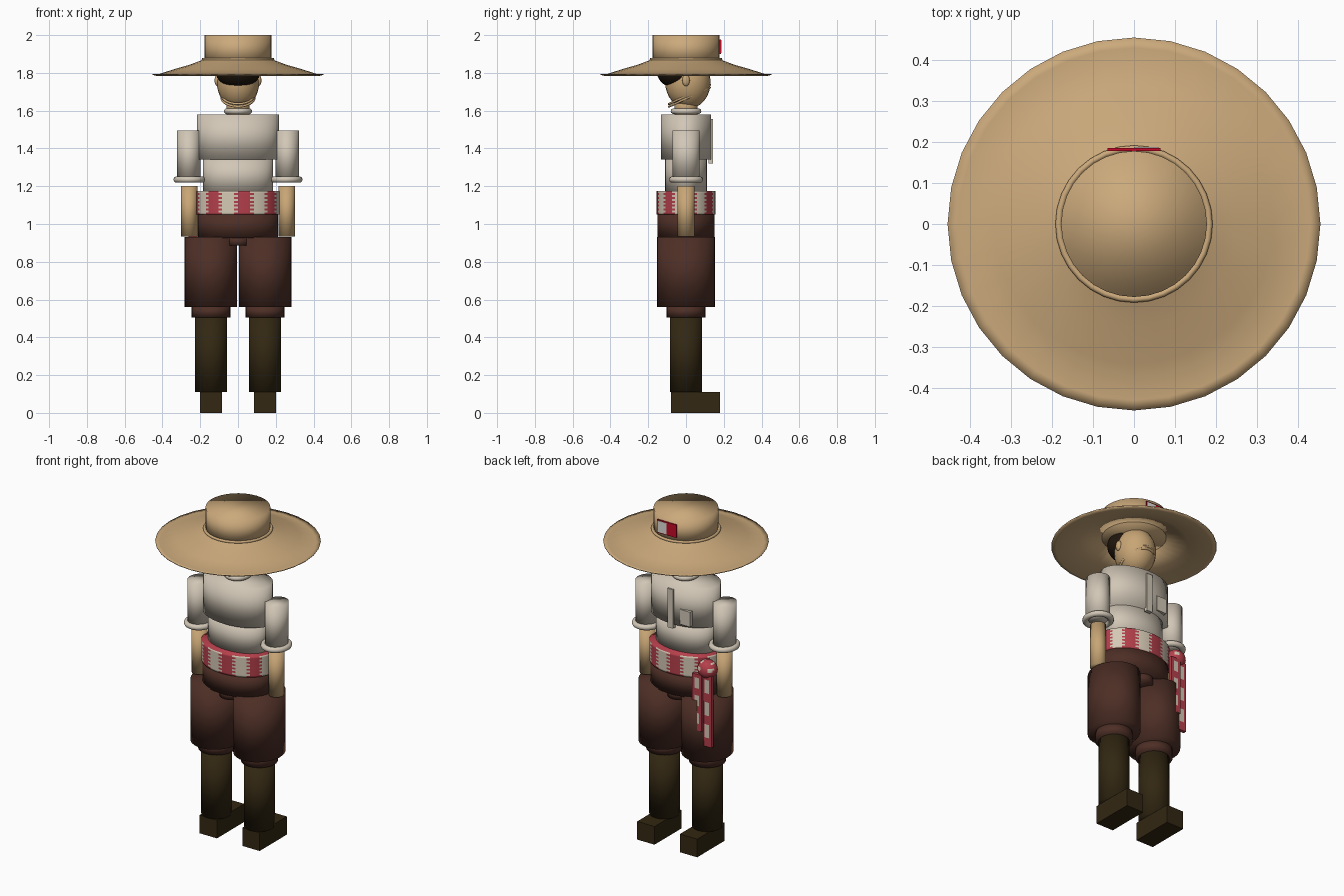
import bpy, bmesh, math
from mathutils import Matrix

if "Cube" in bpy.data.objects:
    bpy.data.objects.remove(bpy.data.objects["Cube"])


def material(name, rgb):
    m = bpy.data.materials.new(name)
    m.diffuse_color = (*rgb, 1)
    m.use_nodes = True
    m.node_tree.nodes["Principled BSDF"].inputs["Base Color"].default_value = m.diffuse_color
    return m


STRAW = material("straw tan", (0.60, 0.40, 0.20))
SKIN = material("skin tan", (0.58, 0.38, 0.18))
SHIRT = material("shirt cream", (0.64, 0.57, 0.47))
BROWN = material("trouser brown", (0.075, 0.028, 0.019))
BOOT = material("boot dark olive", (0.032, 0.020, 0.006))
RED = material("sash red", (0.46, 0.05, 0.07))
PALE = material("sash pale", (0.66, 0.58, 0.46))
HAIR = material("hair black", (0.014, 0.008, 0.004))
FLAG_RED = material("patch red", (0.55, 0.003, 0.02))
WHITE = material("patch white", (0.75, 0.72, 0.68))


def finish(name, bm, mats, smooth=True):
    bmesh.ops.recalc_face_normals(bm, faces=bm.faces)
    me = bpy.data.meshes.new(name)
    bm.to_mesh(me)
    bm.free()
    for m in mats:
        me.materials.append(m)
    for p in me.polygons:
        p.use_smooth = smooth
    ob = bpy.data.objects.new(name, me)
    bpy.context.collection.objects.link(ob)
    return ob


def lathe(name, profile, mats, at=(0, 0), sy=1, seg=32, closed=False, rule=None):
    """Spin (radius, z) points around z; sy flattens the section in y."""
    bm = bmesh.new()
    rings = []
    for r, z in profile:
        rings.append([bm.verts.new((at[0] + r * math.cos(2 * math.pi * i / seg),
                                    at[1] + r * sy * math.sin(2 * math.pi * i / seg), z))
                      for i in range(seg)])
    n = len(rings)
    for j in range(n if closed else n - 1):
        a, b = rings[j], rings[(j + 1) % n]
        for i in range(seg):
            k = (i + 1) % seg
            f = bm.faces.new((a[i], a[k], b[k], b[i]))
            if rule:
                f.material_index = rule(i, j)
    if not closed:
        bm.faces.new(rings[0])
        bm.faces.new(rings[-1])
    return finish(name, bm, mats)


def tube(name, x, y, z0, z1, rx, ry, mat):
    return lathe(name, [(rx, z0), (rx, z1)], [mat], (x, y), ry / rx)


def ring(name, x, y, z, rx, ry, minor, mat):
    pts = [(rx + minor * math.cos(a * math.pi / 5), z + minor * math.sin(a * math.pi / 5))
           for a in range(10)]
    return lathe(name, pts, [mat], (x, y), ry / rx, closed=True)


def ball(name, c, r, mats, rule=None):
    bm = bmesh.new()
    bmesh.ops.create_uvsphere(bm, u_segments=24, v_segments=16, radius=1,
                              matrix=Matrix.Translation(c) @ Matrix.Diagonal((*r, 1)))
    if rule:
        for f in bm.faces:
            f.material_index = rule(f.calc_center_median())
    return finish(name, bm, mats)


def box(name, lo, hi, mat):
    bm = bmesh.new()
    c = [(a + b) / 2 for a, b in zip(lo, hi)]
    s = [b - a for a, b in zip(lo, hi)]
    bmesh.ops.create_cube(bm, size=1, matrix=Matrix.Translation(c) @ Matrix.Diagonal((*s, 1)))
    return finish(name, bm, [mat], False)


# legs and arms, one of each per side
for side, s in (("left", -1), ("right", 1)):
    x = 0.143 * s
    box(f"{side}_boot", (x - 0.058, -0.08, 0), (x + 0.058, 0.18, 0.11), BOOT)
    tube(f"{side}_boot_shaft", x, 0, 0.11, 0.51, 0.085, 0.086, BOOT)
    tube(f"{side}_trouser_cuff", x, 0, 0.505, 0.565, 0.102, 0.102, BROWN)
    tube(f"{side}_trouser_leg", x, 0, 0.56, 0.93, 0.139, 0.153, BROWN)
    tube(f"{side}_forearm", 0.258 * s, 0, 0.935, 1.2, 0.043, 0.045, SKIN)
    tube(f"{side}_sleeve", 0.26 * s, 0, 1.235, 1.495, 0.062, 0.072, SHIRT)
    ring(f"{side}_sleeve_roll", 0.257 * s, 0, 1.235, 0.068, 0.073, 0.017, SHIRT)
    ball(f"{side}_ear", (0.11 * s, 0.0, 1.76), (0.014, 0.02, 0.03), [SKIN])

# hips and shirt
tube("hips", 0, 0, 0.925, 1.06, 0.213, 0.152, BROWN)
tube("crotch", 0, 0, 0.885, 0.93, 0.085, 0.13, BROWN)
tube("shirt_waist", 0, 0, 1.16, 1.35, 0.184, 0.11, SHIRT)
tube("shirt_chest", 0, 0, 1.342, 1.58, 0.216, 0.133, SHIRT)
box("shirt_placket", (-0.012, 0.12, 1.32), (0.026, 0.142, 1.555), SHIRT)
box("shirt_pocket", (-0.12, 0.105, 1.355), (-0.052, 0.134, 1.445), SHIRT)


# waist sash: pale upright stripes with broken edges
def stripes(i, j):
    k = (i - 4) % 8
    return int(k < 3 or (k in (3, 7) and j % 2 == 1))


lathe("waist_sash", [(0.22, 1.05 + 0.125 * j / 12) for j in range(13)],
      [RED, PALE], sy=0.705, seg=64, rule=stripes)
ball("sash_knot", (-0.215, 0.1, 1.115), (0.058, 0.052, 0.055), [RED, PALE],
     lambda c: int(math.floor(c.x * 45) % 3 == 0 and math.floor(c.z * 45) % 2 == 0))


# hanging sash ends, woven in pale blocks
def sash_end(name, x0, x1, z0, z1, y):
    bm = bmesh.new()
    bmesh.ops.create_cube(bm, size=1)
    bmesh.ops.subdivide_edges(bm, edges=[e for e in bm.edges if abs(e.verts[0].co.z - e.verts[1].co.z) > 0.5],
                              cuts=15)
    bmesh.ops.subdivide_edges(bm, edges=[e for e in bm.edges if abs(e.verts[0].co.x - e.verts[1].co.x) > 0.5],
                              cuts=3, use_grid_fill=True)
    for v in bm.verts:
        v.co.x = (x0 + x1) / 2 + v.co.x * (x1 - x0)
        v.co.y = y + v.co.y * 0.02
        v.co.z = (z0 + z1) / 2 + v.co.z * (z1 - z0)
    for f in bm.faces:
        c = f.calc_center_median()
        row = int((z1 - c.z) / (z1 - z0) * 16)
        col = int((c.x - x0) / (x1 - x0) * 4)
        f.material_index = int(row % 5 in (1, 2, 3) and col in (1, 2))
    finish(name, bm, [RED, PALE], False)


sash_end("sash_end_short", -0.208, -0.145, 0.75, 1.09, 0.138)
sash_end("sash_end_long", -0.262, -0.2, 0.66, 1.09, 0.122)

# neck, head and hair
tube("neck", 0, 0, 1.57, 1.67, 0.062, 0.062, SKIN)
ring("collar", 0, 0, 1.597, 0.06, 0.065, 0.015, SHIRT)
ball("head", (0, 0.01, 1.75), (0.112, 0.12, 0.14), [SKIN])
ball("hair", (0, -0.055, 1.81), (0.12, 0.1, 0.09), [HAIR])

# chin strap, tilted up towards the face
for i, dz in enumerate((0, 0.014)):
    strap = ring(f"chin_strap_{i + 1}", 0, 0, 0, 0.088, 0.118, 0.006, STRAW)
    strap.data.transform(Matrix.Translation((0, 0.018, 1.672 + dz)) @ Matrix.Rotation(math.radians(25), 4, "X"))

# straw hat
lathe("hat_brim", [(0.18, 1.872), (0.19, 1.868), (0.25, 1.845), (0.34, 1.819), (0.43, 1.79),
                   (0.455, 1.795), (0.452, 1.789), (0.43, 1.784), (0.3, 1.818), (0.17, 1.852)],
      [STRAW], closed=True)
tube("hat_crown", 0, 0, 1.85, 2.0, 0.178, 0.178, STRAW)
ring("hat_cord", 0, 0, 1.872, 0.184, 0.184, 0.008, STRAW)

# two-colour patch on the crown
box("hat_patch_red", (-0.065, 0.178, 1.9), (0.065, 0.186, 1.978), FLAG_RED)
box("hat_patch_white", (0.0, 0.18, 1.905), (0.06, 0.188, 1.973), WHITE)
